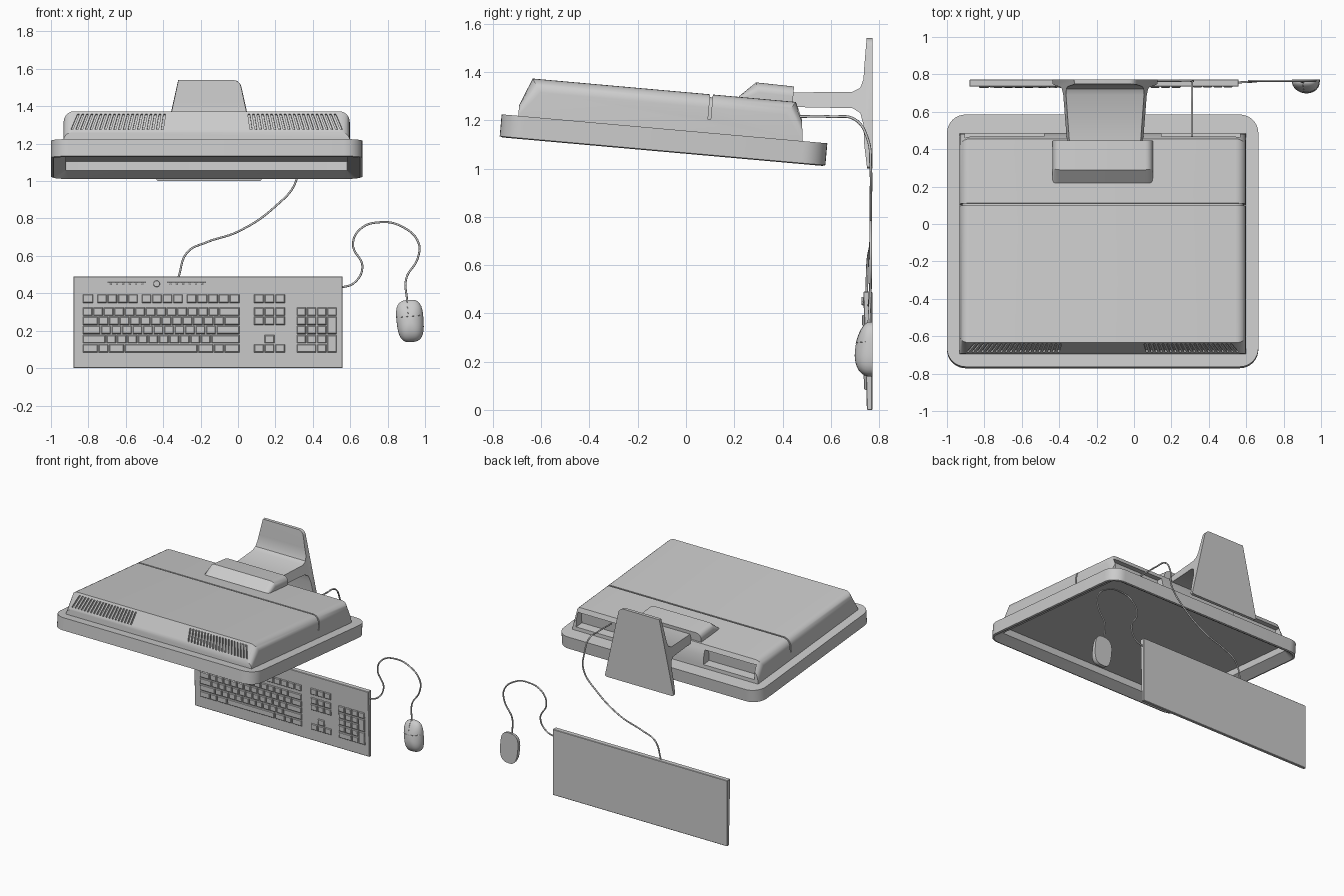
import bpy, bmesh, math
from mathutils import Matrix, Vector

if "Cube" in bpy.data.objects:
    bpy.data.objects.remove(bpy.data.objects["Cube"])

CX = -0.1675                                   # monitor centre line
TILT = Matrix.Translation((CX, -0.0975, 1.07)) @ Matrix.Rotation(-math.radians(5.08), 4, 'X')


def finish(name, bm, matrix=None, angle=35):
    bmesh.ops.recalc_face_normals(bm, faces=bm.faces)
    if matrix:
        bm.transform(matrix)
    me = bpy.data.meshes.new(name)
    bm.to_mesh(me)
    bm.free()
    ob = bpy.data.objects.new(name, me)
    bpy.context.collection.objects.link(ob)
    activate(ob)
    if angle:
        bpy.ops.object.shade_smooth_by_angle(angle=math.radians(angle))
    return ob


def activate(ob):
    bpy.ops.object.select_all(action='DESELECT')
    ob.select_set(True)
    bpy.context.view_layer.objects.active = ob


def loft(bm, loops):
    rings = [[bm.verts.new(p) for p in lp] for lp in loops]
    n = len(rings[0])
    for a, b in zip(rings, rings[1:]):
        for i in range(n):
            bm.faces.new((a[i], a[(i + 1) % n], b[(i + 1) % n], b[i]))
    bm.faces.new(rings[0])
    bm.faces.new(rings[-1])
    return rings


def along_x(pts, x0, x1):
    return [[(x, a, b) for a, b in pts] for x in (x0, x1)]


def round_edges(bm, rings, ids, r, seg=6):
    edges = [bm.edges.get((rg[i], rg[i + 1])) for rg in rings for i in ids]
    bmesh.ops.bevel(bm, geom=edges, offset=r, segments=seg, profile=0.5, affect='EDGES')


def rounded_rect(hx, hy, r, w, seg=8):
    pts = []
    for k, (sx, sy) in enumerate(((1, 1), (-1, 1), (-1, -1), (1, -1))):
        for i in range(seg + 1):
            a = math.pi / 2 * (k + i / seg)
            pts.append((sx * (hx - r) + r * math.cos(a), sy * (hy - r) + r * math.sin(a), w))
    return pts


def box(bm, lo, hi):
    loft(bm, along_x([(lo[1], lo[2]), (hi[1], lo[2]), (hi[1], hi[2]), (lo[1], hi[2])], lo[0], hi[0]))


def cable(name, pts, r=0.0055):
    cu = bpy.data.curves.new(name, 'CURVE')
    cu.dimensions = '3D'
    cu.bevel_depth, cu.bevel_resolution, cu.resolution_u = r, 2, 10
    cu.use_fill_caps = True
    sp = cu.splines.new('BEZIER')
    sp.bezier_points.add(len(pts) - 1)
    for bp, p in zip(sp.bezier_points, pts):
        bp.co = p
        bp.handle_left_type = bp.handle_right_type = 'AUTO'
    ob = bpy.data.objects.new(name, cu)
    bpy.context.collection.objects.link(ob)
    activate(ob)
    bpy.ops.object.convert(target='MESH')
    bpy.ops.object.shade_smooth_by_angle(angle=math.radians(50))


# screen bezel with recessed screen, built flat and then tilted
bm = bmesh.new()
loft(bm, [rounded_rect(0.7525, 0.597, 0.003, 0.088), rounded_rect(0.7525, 0.597, 0.003, 0.04),
          rounded_rect(0.82, 0.665, 0.09, 0.0), rounded_rect(0.8325, 0.677, 0.1, 0.004),
          rounded_rect(0.8325, 0.677, 0.1, 0.095)])
finish("screen_bezel", bm, TILT)

# rear housing
HW, R, TOP = 0.765, 0.055, 0.254
bm = bmesh.new()
rings = loft(bm, along_x([(-0.608, 0.0945), (-0.608, 0.14), (-0.562, TOP), (0.532, TOP),
                          (0.563, 0.186), (0.575, 0.0945)], -HW, HW))
round_edges(bm, rings, (1, 2, 3), R)
housing = finish("rear_housing", bm, TILT, None)

# cutter: seam groove, vent slots and port recesses
bm = bmesh.new()
d = 0.012
half = [(HW - d, 0.15)] + [(HW - R + (R - d) * math.cos(a), TOP - R + (R - d) * math.sin(a))
                           for a in [math.pi / 2 * i / 6 for i in range(7)]]
ring = half + [(-x, w) for x, w in reversed(half)] + [(-0.9, 0.15), (-0.9, 0.4), (0.9, 0.4), (0.9, 0.15)]
loft(bm, [[(x, u, w) for x, w in ring] for u in (0.176, 0.187)])
foot, run = Vector((0, -0.608, 0.14)), Vector((0, 0.046, 0.114))
normal = Vector((0, -0.114, 0.046)).normalized()
for s in (-1, 1):
    for i in range(20):
        x = 0.232 + i * 0.0254
        lean = -0.012 - 0.022 * i / 19
        quad = [(x, 0.12), (x + 0.011, 0.12), (x + 0.011 + lean, 0.86), (x + lean, 0.86)]
        loft(bm, [[Vector((s * a, 0, 0)) + foot + run * t + normal * h for a, t in quad]
                  for h in (-0.012, 0.03)])
    box(bm, (min(s * 0.315, s * 0.735), 0.505, 0.12), (max(s * 0.315, s * 0.735), 0.7, 0.222))
cutter = finish("housing_cutter", bm, TILT, None)
cutter.hide_render = True
mod = housing.modifiers.new("cut", 'BOOLEAN')
mod.operation, mod.solver, mod.object = 'DIFFERENCE', 'EXACT', cutter
activate(housing)
bpy.ops.object.modifier_apply(modifier="cut")
bpy.data.objects.remove(cutter)
bpy.ops.object.shade_smooth_by_angle(angle=math.radians(25))

# hinge cover
bm = bmesh.new()
rings = loft(bm, along_x([(0.290, 0.24), (0.296, 0.257), (0.3605, 0.320), (0.519, 0.317),
                          (0.519, 0.24)], -0.268, 0.268))
round_edges(bm, rings, (1, 2), 0.04)
finish("hinge_cover", bm, TILT, 25)

# stand: arm and foot plate from one side profile, narrowing upwards
side = [(0.772, 1.0), (0.772, 1.54), (0.748, 1.54), (0.738, 1.42), (0.735, 1.37), (0.722, 1.335),
        (0.69, 1.318), (0.44, 1.315), (0.44, 1.255), (0.69, 1.25), (0.722, 1.23), (0.735, 1.18),
        (0.738, 1.1), (0.75, 1.0)]
bm = bmesh.new()
rings = loft(bm, [[(-0.155 + s * (0.285 - 0.222 * (z - 1) - 0.075 * (0.772 - y)), y, z)
                   for y, z in side] for s in (-1, 1)])
bottom = [bm.edges.get((rg[13], rg[0])) for rg in rings]
bmesh.ops.bevel(bm, geom=bottom, offset=0.015, segments=3, profile=0.5, affect='EDGES')
top = [e for e in bm.edges if all(v.co.z > 1.539 for v in e.verts)
       and abs(e.verts[0].co.x - e.verts[1].co.x) < 0.05]
bmesh.ops.bevel(bm, geom=top, offset=0.035, segments=6, profile=0.5, affect='EDGES')
finish("stand", bm)


# keyboard body
def deck(z):
    return 0.749 - 0.015 * z / 0.49


bm = bmesh.new()
loft(bm, along_x([(0.772, 0), (0.772, 0.49), (deck(0.49), 0.49), (deck(0), 0)], -0.88, 0.56))
bmesh.ops.bevel(bm, geom=bm.edges[:], offset=0.003, segments=1, affect='EDGES')
finish("keyboard_body", bm, None, None)

# keys
bm = bmesh.new()


def key(x0, x1, z0, z1, g=0.003, h=0.009):
    def ring(i, lift):
        return [(x, deck(z) - lift, z) for x, z in ((x0 + i, z0 + i), (x1 - i, z0 + i),
                                                    (x1 - i, z1 - i), (x0 + i, z1 - i))]
    loft(bm, [ring(g, -0.004), ring(g, h * 0.5), ring(g + 0.004, h)])


def key_row(x0, x1, z0, z1, widths):
    unit, x = (x1 - x0) / sum(widths), x0
    for w in widths:
        key(x, x + w * unit, z0, z1)
        x += w * unit


P = 0.0492
row_z = [(0.327 - P * (i + 1), 0.327 - P * i) for i in range(5)]
for (z0, z1), widths in zip(row_z, ([1] * 13 + [2], [1.5] + [1] * 12 + [1.5], [1.75] + [1] * 11 + [2.25],
                                    [2.25] + [1] * 10 + [2.75], [1.5, 1, 1.5, 7, 1.5, 1, 1.5])):
    key_row(-0.832, 0.01, z0, z1, widths)
for x0, x1, n in ((-0.832, -0.772, 1), (-0.755, -0.533, 4), (-0.517, -0.293, 4), (-0.277, 0.01, 5),
                  (0.083, 0.253, 3)):
    key_row(x0, x1, 0.346, 0.397, [1] * n)
for i in (0, 1, 4):
    key_row(0.083, 0.253, *row_z[i], [1] * 3)
key(0.14, 0.197, *row_z[3])
N = (0.53 - 0.312) / 4
for i in range(4):
    key_row(0.312, 0.312 + 3 * N, *row_z[i], [1] * 3)
key_row(0.312, 0.312 + 3 * N, *row_z[4], [2, 1])
for a, b in ((0, 0), (2, 1), (4, 3)):
    key(0.53 - N, 0.53, row_z[a][0], row_z[b][1])
finish("keys", bm, None, None)

# indicator strips and power button above the keys
bm = bmesh.new()
for x0 in (-0.70, -0.38):
    key(x0, x0 + 0.21, 0.455, 0.465, 0.001, 0.004)
    for i in range(6):
        key(x0 + 0.012 + i * 0.034, x0 + 0.026 + i * 0.034, 0.443, 0.458, 0.001, 0.004)
finish("indicator_strips", bm, None, None)
bm = bmesh.new()
bmesh.ops.create_cone(bm, cap_ends=True, segments=24, radius1=0.018, radius2=0.016, depth=0.012,
                      matrix=Matrix.Translation((-0.435, 0.732, 0.451)) @ Matrix.Rotation(math.pi / 2, 4, 'X'))
finish("power_button", bm)

# mouse: domed superellipse, slightly turned
MOUSE = Matrix.Translation((0.92, 0, 0.252)) @ Matrix.Rotation(math.radians(-5), 4, 'Y')


def mouse_point(p, q, lift=0.0):
    r = min(1, (abs(p) ** 3 + abs(q) ** 3) ** (1 / 3))
    h = 0.012 + 0.060 * (1 - r * r) ** 0.5 * (1 - 0.22 * q)
    return MOUSE @ Vector((p * 0.072 * (1 + 0.04 * q), 0.772 - h - lift, q * 0.113))


def outline(r, n=40):
    out = []
    for i in range(n):
        c, s = math.cos(2 * math.pi * i / n), math.sin(2 * math.pi * i / n)
        k = r / (abs(c) ** 3 + abs(s) ** 3) ** (1 / 3)
        out.append((c * k, s * k))
    return out


bm = bmesh.new()
base = [mouse_point(p, q) for p, q in outline(1)]
loft(bm, [[(v.x, 0.772, v.z) for v in base]] +
     [[mouse_point(p, q) for p, q in outline(math.sin(math.pi / 2 * (1 - i / 12)))] for i in range(12)])
finish("mouse_body", bm, None, 45)

# mouse button seams
cable("mouse_cross_seam", [mouse_point(-0.95 + 0.19 * i, 0.22) for i in range(11)], 0.0015)
cable("mouse_button_seam", [mouse_point(-0.1, 0.22 + 0.076 * i) for i in range(11)], 0.0015)

# cables
cable("monitor_cable", [(0.31, 0.44, 1.215), (0.31, 0.60, 1.215), (0.31, 0.70, 1.203), (0.31, 0.753, 1.12),
                        (0.31, 0.765, 1.0), (0.2, 0.765, 0.865), (0, 0.765, 0.73), (-0.17, 0.762, 0.672),
                        (-0.27, 0.753, 0.62), (-0.32, 0.748, 0.48)])
cable("mouse_cable", [(0.55, 0.757, 0.43), (0.62, 0.76, 0.455), (0.665, 0.765, 0.54), (0.615, 0.765, 0.66),
                      (0.65, 0.765, 0.74), (0.76, 0.765, 0.78), (0.88, 0.765, 0.755), (0.965, 0.765, 0.67),
                      (0.96, 0.765, 0.585), (0.9, 0.763, 0.48), (0.905, 0.757, 0.35)])
